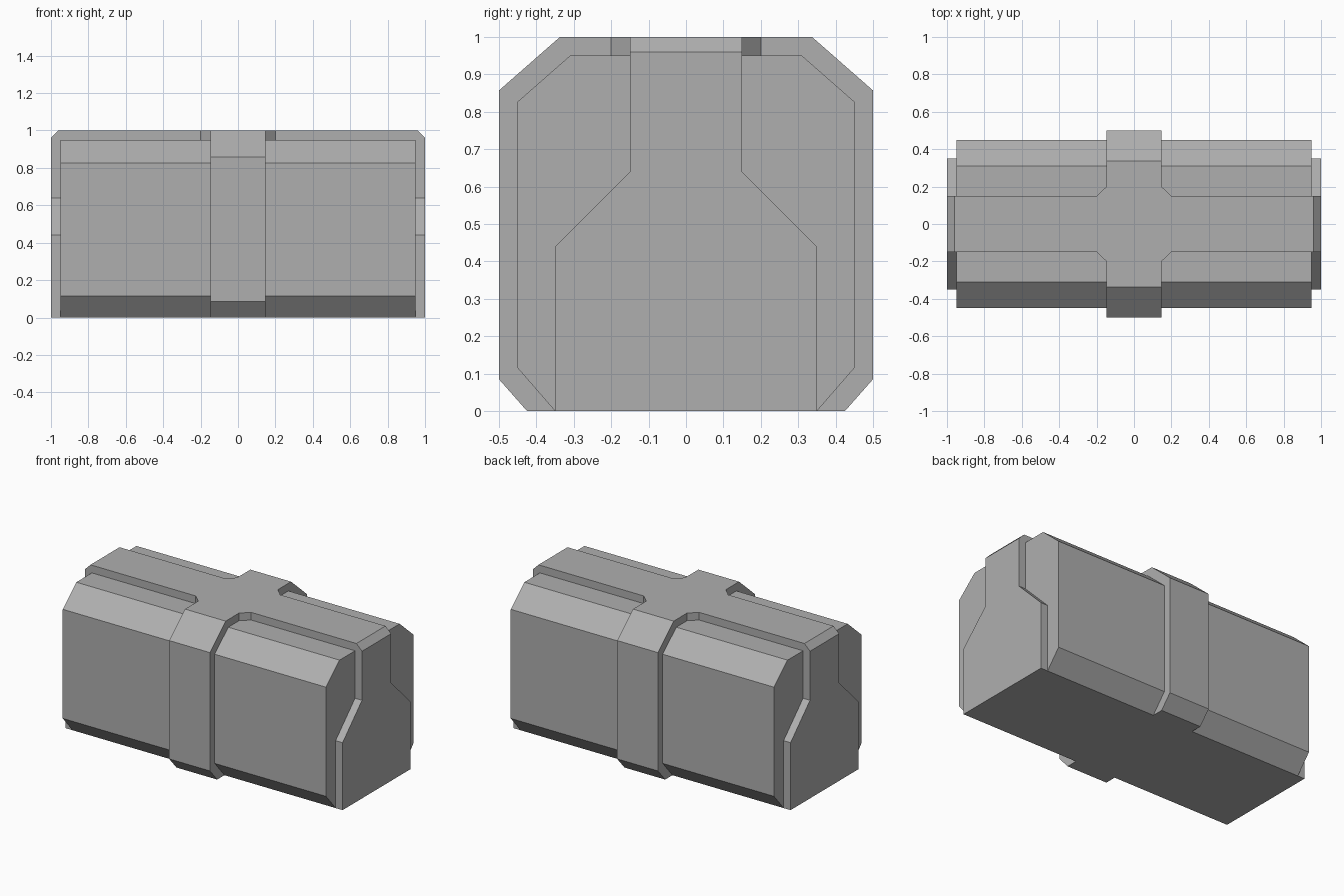
import bpy, bmesh
from mathutils import Vector

if "Cube" in bpy.data.objects:
    bpy.data.objects.remove(bpy.data.objects["Cube"])

# Dark grey finish shared by all parts
grey = bpy.data.materials.new("dark_grey")
grey.diffuse_color = (0.43, 0.43, 0.43, 1.0)
grey.use_nodes = True
grey.node_tree.nodes["Principled BSDF"].inputs["Base Color"].default_value = grey.diffuse_color


def symmetric(half):
    """Close a half outline (u >= 0, listed bottom to top) across u = 0."""
    return half + [(-u, v) for u, v in reversed(half)]


def prism(name, corners, depth, mirror=False, chamfer=0.0):
    """Extrude a planar outline along depth; optionally mirror across x = 0."""
    bm = bmesh.new()
    face = bm.faces.new([bm.verts.new(c) for c in corners])
    ext = bmesh.ops.extrude_face_region(bm, geom=[face], use_keep_orig=True)
    verts = [g for g in ext["geom"] if isinstance(g, bmesh.types.BMVert)]
    bmesh.ops.translate(bm, verts=verts, vec=Vector(depth))
    bmesh.ops.recalc_face_normals(bm, faces=bm.faces)
    if chamfer:
        # Bevel the outermost top edge
        edges = [e for e in bm.edges
                 if all(v.co.x > 0.999 and v.co.z > 0.999 for v in e.verts)]
        bmesh.ops.bevel(bm, geom=edges, offset=chamfer, segments=1,
                        profile=0.5, affect='EDGES')
    mesh = bpy.data.meshes.new(name)
    bm.to_mesh(mesh)
    bm.free()
    mesh.materials.append(grey)
    obj = bpy.data.objects.new(name, mesh)
    bpy.context.collection.objects.link(obj)
    if mirror:
        mod = obj.modifiers.new("mirror", 'MIRROR')
        mod.use_mirror_merge = False
    return obj


BAND, INNER, END, DECK = 0.147, 0.95, 1.0, 0.95

# Main crate body, one half either side of the central band
body = symmetric([(0.35, 0), (0.45, 0.115), (0.45, 0.827), (0.31, DECK)])
prism("crate_body", [(BAND, y, z) for y, z in body], (INNER - BAND, 0, 0), mirror=True)

# Raised band around the middle
band = symmetric([(0.425, 0), (0.5, 0.085), (0.5, 0.857), (0.337, 1.0)])
prism("centre_band", [(-BAND, y, z) for y, z in band], (2 * BAND, 0, 0))

# End plates, stepping in to the width of the top rail
plate = symmetric([(0.35, 0), (0.35, 0.44), (0.15, 0.64), (0.15, DECK)])
prism("end_plate", [(INNER, y, z) for y, z in plate], (END - INNER, 0, 0), mirror=True)

# Top rails with corner gussets at the band and a chamfered outer end
rail = [(BAND, -0.2), (0.2, -0.15), (END, -0.15),
        (END, 0.15), (0.2, 0.15), (BAND, 0.2)]
prism("top_rail", [(x, y, DECK) for x, y in rail], (0, 0, 1.0 - DECK),
      mirror=True, chamfer=0.04)
